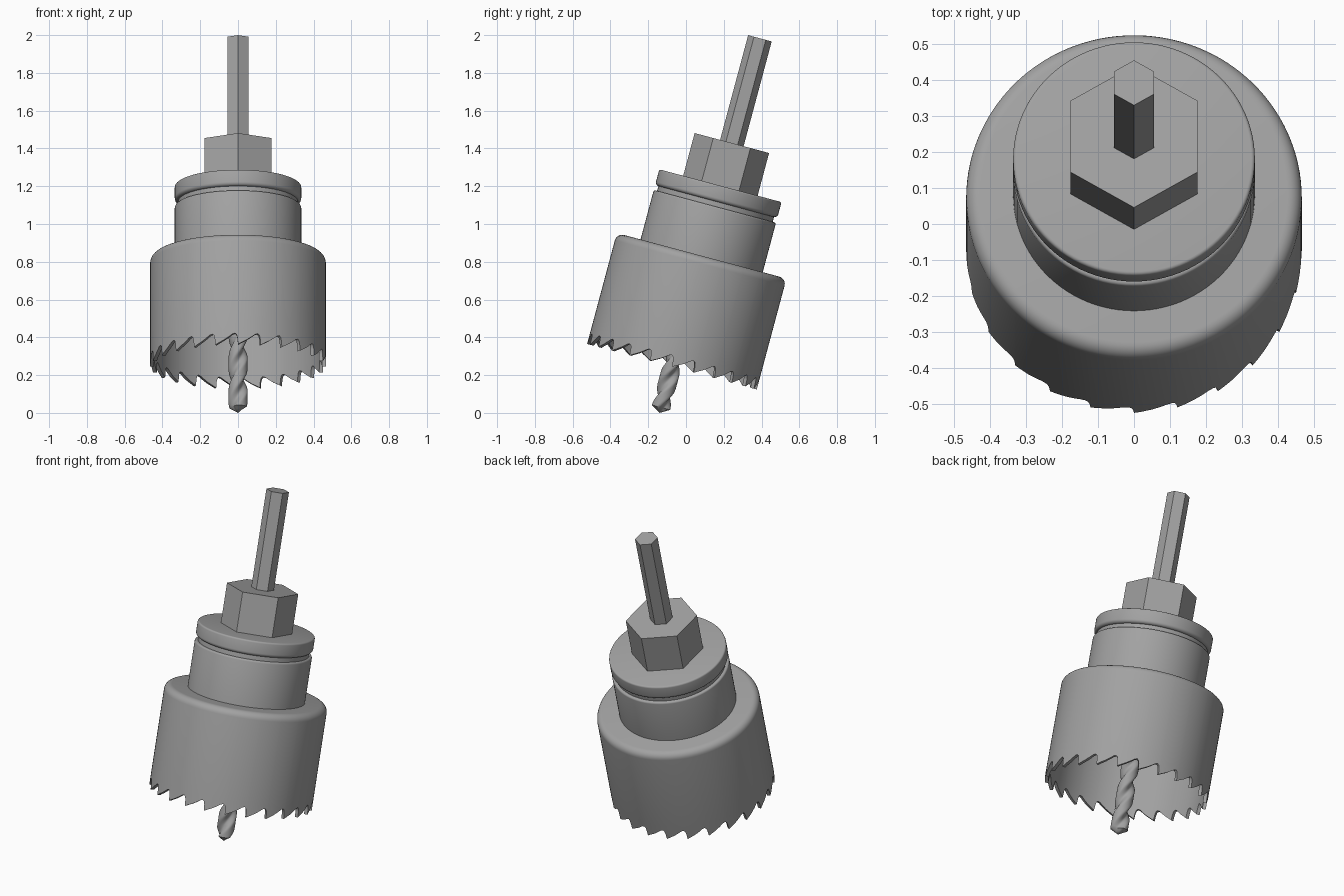
import bpy, bmesh, math

if "Cube" in bpy.data.objects:
    bpy.data.objects.remove(bpy.data.objects["Cube"])

TILT = math.radians(-15)          # whole tool leans back
TIP = (0, -0.14, 0)               # drill tip rests on the ground

steel = bpy.data.materials.new("steel grey")
steel.diffuse_color = (0.36, 0.36, 0.36, 1)
steel.use_nodes = True
steel.node_tree.nodes["Principled BSDF"].inputs["Base Color"].default_value = steel.diffuse_color


def skin(name, rows, angle=35):
    """Skin closed rings of (radius, angle, height) points into a mesh."""
    bm = bmesh.new()
    rings = [[bm.verts.new((r * math.sin(a), -r * math.cos(a), h)) for r, a, h in row]
             for row in rows]
    n = len(rings[0])
    for lo, hi in zip(rings, rings[1:]):
        for i in range(n):
            j = (i + 1) % n
            bm.faces.new((lo[i], lo[j], hi[j], hi[i]))
    bmesh.ops.remove_doubles(bm, verts=bm.verts, dist=1e-5)
    bmesh.ops.recalc_face_normals(bm, faces=bm.faces)
    me = bpy.data.meshes.new(name)
    bm.to_mesh(me)
    bm.free()
    me.materials.append(steel)
    ob = bpy.data.objects.new(name, me)
    bpy.context.collection.objects.link(ob)
    ob.location = TIP
    ob.rotation_euler = (TILT, 0, 0)
    bpy.ops.object.select_all(action='DESELECT')
    ob.select_set(True)
    bpy.context.view_layer.objects.active = ob
    bpy.ops.object.shade_smooth_by_angle(angle=math.radians(angle))
    return ob


def lathe(name, profile, sides):
    angles = [2 * math.pi * i / sides for i in range(sides)]
    return skin(name, [[(r, a, h) for a in angles] for r, h in profile])


def arc(r, h, rad, start, end, steps=6):
    """Rounded profile corner about centre (r, h)."""
    out = []
    for i in range(steps + 1):
        t = math.radians(start + (end - start) * i / steps)
        out.append((r + rad * math.cos(t), h + rad * math.sin(t)))
    return out


# Saw cup: hollow shell with 24 raked teeth along the lower rim
TEETH = 24
TOOTH = [(0, 0), (0.18, 0.012), (0.4, 0.026), (0.6, 0.042), (0.76, 0.056),
         (0.87, 0.060), (0.94, 0.052), (0.975, 0.035)]
cols = [((k + f) * 2 * math.pi / TEETH, d) for k in range(TEETH) for f, d in TOOTH]
R, WALL, RIM, TOP = 0.465, 0.02, 0.253, 0.861


def ring(r, h):
    return [(r, a, h) for a, d in cols]


def tooth_ring(r):
    return [(r, a, RIM + d) for a, d in cols]


cup = [ring(0, TOP - 0.04), ring(R - WALL - 0.02, TOP - 0.04), ring(R - WALL, TOP - 0.06),
       ring(R - WALL, 0.34), tooth_ring(R - WALL), tooth_ring(R), ring(R, 0.34)]
cup += [ring(r, h) for r, h in arc(R - 0.04, TOP - 0.04, 0.04, 0, 90)]
cup += [ring(0, TOP)]
skin("saw_cup", cup)

# Collar with a narrow neck groove, and the flange disc above it
lathe("collar", [(0, 0.85), (0.335, 0.85)]
      + arc(0.325, 1.122, 0.010, 0, 90, 3) + [(0, 1.132)], 96)
lathe("groove_neck", [(0, 1.12), (0.317, 1.12), (0.317, 1.18), (0, 1.18)], 96)
lathe("flange_disc", [(0, 1.158)] + arc(0.315, 1.178, 0.020, -90, 0)
      + arc(0.325, 1.235, 0.010, 0, 90, 4) + [(0, 1.245)], 96)

# Hexagonal nut and drive shank, corners facing front and back
lathe("hex_nut", [(0, 1.24), (0.204, 1.24), (0.204, 1.479), (0, 1.479)], 6)
lathe("hex_shank", [(0, 1.47), (0.0645, 1.47), (0.0645, 2.053), (0, 2.053)], 6)

# Twist drill: two spiral flutes ending in a conical point
DR, PITCH, N = 0.05, 0.36, 40


def drill_ring(h, scale=1.0):
    row = []
    for i in range(N):
        a = 2 * math.pi * i / N
        c = math.cos(2 * (a - 2 * math.pi * h / PITCH))
        flute = max(0.0, 0.2 - c) / 1.2
        row.append((scale * (DR - 0.023 * flute), a, h))
    return row


drill = [drill_ring(0, 0), drill_ring(0.015, 0.5)]
drill += [drill_ring(0.03 + 0.8 * i / 80) for i in range(81)]
drill += [drill_ring(0.83, 0)]
skin("pilot_drill", drill)
